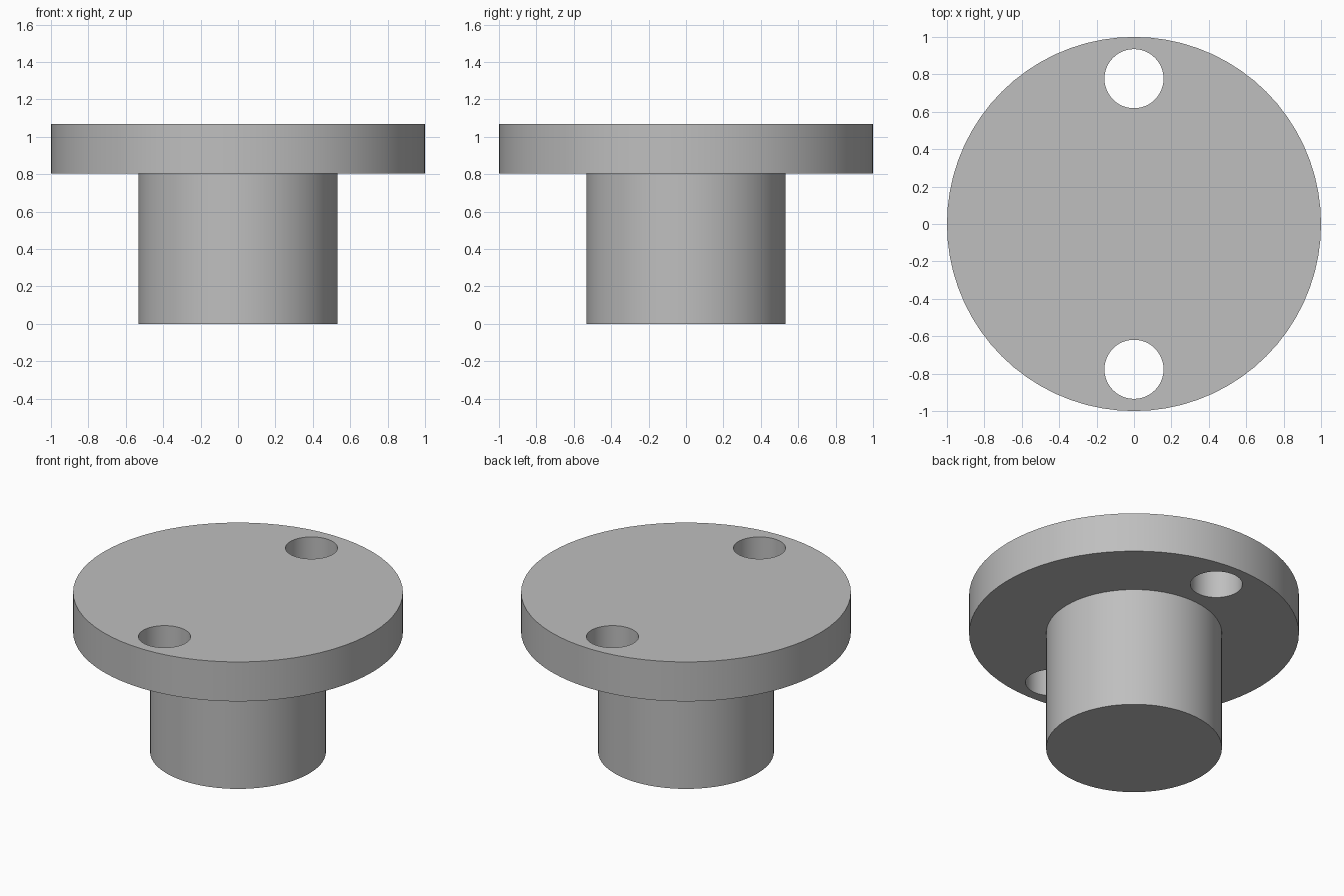
import bpy
import math

cube = bpy.data.objects.get("Cube")
if cube:
    bpy.data.objects.remove(cube, do_unlink=True)

# Single plain grey
grey = bpy.data.materials.new("mid_grey")
grey.use_nodes = True
colour = (0.52, 0.52, 0.52, 1)
grey.diffuse_color = colour
grey.node_tree.nodes["Principled BSDF"].inputs["Base Color"].default_value = colour


def cylinder(name, radius, bottom, top, y=0.0, sides=72):
    bpy.ops.mesh.primitive_cylinder_add(
        vertices=sides, radius=radius, depth=top - bottom,
        location=(0, y, (bottom + top) / 2))
    obj = bpy.context.object
    obj.name = obj.data.name = name
    obj.data.materials.append(grey)
    return obj


def combine(target, tool, operation):
    mod = target.modifiers.new(tool.name, "BOOLEAN")
    mod.operation = operation
    mod.solver = "EXACT"
    mod.object = tool
    bpy.context.view_layer.objects.active = target
    bpy.ops.object.modifier_apply(modifier=mod.name)
    bpy.data.objects.remove(tool, do_unlink=True)


# Wide flange disc with the stem fused to its underside
flange = cylinder("flange_with_stem", 1.0, 0.803, 1.067)
stem = cylinder("stem", 0.533, 0.0, 0.93)
combine(flange, stem, "UNION")

# Two bolt holes through the flange, front and back
for side, y in (("front", -0.777), ("back", 0.777)):
    hole = cylinder(side + "_bolt_hole", 0.158, 0.7, 1.2, y, 48)
    combine(flange, hole, "DIFFERENCE")

# Smooth walls, sharp rims
bpy.ops.object.select_all(action="DESELECT")
flange.select_set(True)
bpy.context.view_layer.objects.active = flange
bpy.ops.object.shade_smooth_by_angle(angle=math.radians(30))
